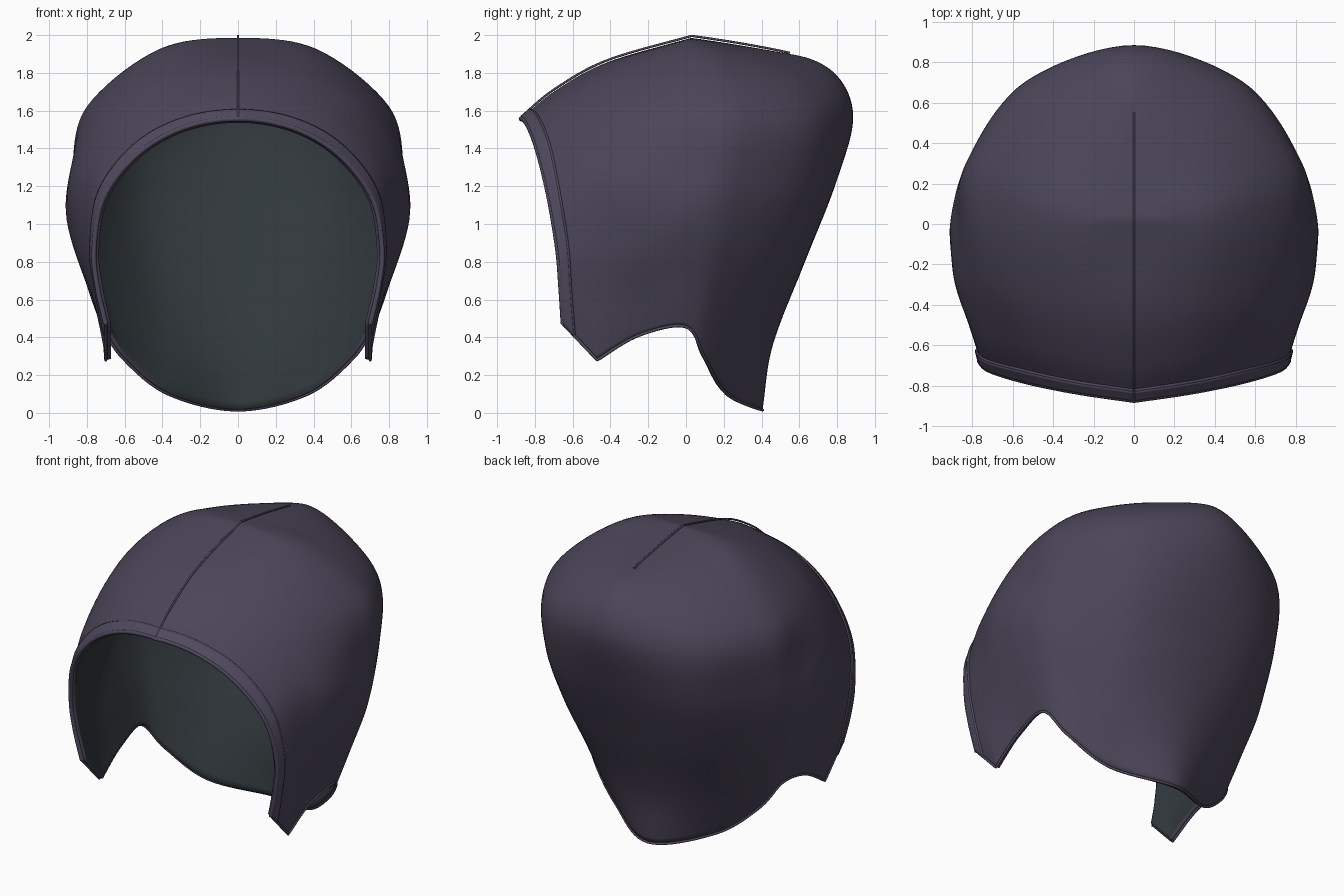
import bpy
from mathutils import Vector as V

if "Cube" in bpy.data.objects:
    bpy.data.objects.remove(bpy.data.objects["Cube"])

# Half-hood control sections, face opening to back centre line, each from hem to crown
S = [
    [(.70, -.65, .47), (.745, -.663, .67), (.762, -.68, .87), (.71, -.725, 1.14), (.53, -.78, 1.37), (.285, -.83, 1.51), (0, -.872, 1.557)],
    [(.70, -.47, .28), (.755, -.485, .58), (.81, -.50, .90), (.78, -.545, 1.25), (.59, -.585, 1.52), (.32, -.65, 1.66), (0, -.70, 1.70)],
    [(.71, -.25, .41), (.775, -.255, .62), (.865, -.26, .91), (.88, -.275, 1.25), (.705, -.31, 1.60), (.385, -.37, 1.805), (0, -.42, 1.855)],
    [(.72, .00, .455), (.795, .00, .67), (.905, .00, 1.03), (.88, .01, 1.30), (.785, .03, 1.63), (.41, .01, 1.925), (0, .03, 1.985)],
    [(.61, .10, .29), (.705, .165, .60), (.80, .23, .92), (.838, .275, 1.25), (.775, .32, 1.60), (.43, .28, 1.875), (0, .25, 1.952)],
    [(.37, .215, .10), (.41, .37, .45), (.47, .54, .82), (.525, .67, 1.20), (.52, .70, 1.56), (.315, .59, 1.81), (0, .43, 1.92)],
    [(0, .405, .015), (0, .46, .36), (0, .63, .80), (0, .795, 1.22), (0, .885, 1.57), (0, .785, 1.80), (0, .55, 1.895)],
]
NU, NV = len(S) - 1, len(S[0]) - 1


def spline(pts, t, end, corner=None):
    """Catmull-Rom through pts; end is the ghost point, corner an index kept sharp."""
    p = [pts[0] * 2 - pts[1]] + pts + [end]
    i = min(int(t), len(pts) - 2)
    f = t - i
    a, b, c, d = p[i:i + 4]
    m, n = (c - a) * .5, (d - b) * .5
    if i == corner:
        m = (c - b) * .7
    if i + 1 == corner:
        n = (c - b) * .7
    return (b * (2*f**3 - 3*f*f + 1) + m * (f**3 - 2*f*f + f)
            + c * (3*f*f - 2*f**3) + n * (f**3 - f*f))


def surf(u, v):
    col = []
    for j in range(NV + 1):
        row = [V(s[j]) for s in S]
        g = row[-2].copy()
        g.x = -g.x
        if j == NV:
            g = row[-1] * 2 - row[-2]
        col.append(spline(row, u, g, {0: 1, NV: 3}.get(j)))
    a, b = col[-1], col[-2]
    p = spline(col, v, V((-b.x, 2*a.y - b.y, b.z)))
    if u >= NU or v >= NV:
        p.x = 0
    return p


def material(name, c):
    m = bpy.data.materials.new(name)
    m.diffuse_color = (*c, 1)
    m.use_nodes = True
    m.node_tree.nodes["Principled BSDF"].inputs["Base Color"].default_value = m.diffuse_color
    return m


cloth = material("cloth", (.07, .06, .098))
lining = material("lining", (.03, .039, .044))
trim = material("trim", (.08, .068, .112))


def shell(name, u1, nu, nv, thick, offset, mats):
    verts = [surf(u1 * i / nu, NV * j / nv) for i in range(nu + 1) for j in range(nv + 1)]
    w = nv + 1
    faces = [(i*w + j, (i+1)*w + j, (i+1)*w + j + 1, i*w + j + 1)
             for i in range(nu) for j in range(nv)]
    me = bpy.data.meshes.new(name)
    me.from_pydata(verts, [], faces)
    for m in mats:
        me.materials.append(m)
    ob = bpy.data.objects.new(name, me)
    bpy.context.collection.objects.link(ob)
    mi = ob.modifiers.new("mirror", 'MIRROR')
    mi.merge_threshold = .0005
    so = ob.modifiers.new("thickness", 'SOLIDIFY')
    so.thickness, so.offset = thick, offset
    so.material_offset = len(mats) - 1
    bpy.ops.object.select_all(action='DESELECT')
    ob.select_set(True)
    bpy.context.view_layer.objects.active = ob
    bpy.ops.object.shade_smooth_by_angle(angle=.8)
    return ob


def tube(name, pts, r):
    cu = bpy.data.curves.new(name, 'CURVE')
    cu.dimensions = '3D'
    cu.bevel_depth, cu.bevel_resolution, cu.use_fill_caps = r, 2, True
    sp = cu.splines.new('POLY')
    sp.points.add(len(pts) - 1)
    for q, p in zip(sp.points, pts):
        q.co = (*p, 1)
    cu.materials.append(trim)
    bpy.context.collection.objects.link(bpy.data.objects.new(name, cu))


def both_sides(pts):
    return pts + [V((-p.x, p.y, p.z)) for p in reversed(pts[:-1])]


# Lined hood and the raised band around the face opening
shell("hood", NU, 60, 54, .028, -1, [cloth, lining])
shell("face_band", .3, 5, 54, .012, 1, [trim])

# Rolled edges
tube("face_edge", both_sides([surf(0, NV * i / 48) for i in range(49)]), .014)
tube("band_stitch", both_sides([surf(.3, NV * i / 48) for i in range(49)]), .009)
tube("bottom_hem", both_sides([surf(NU * i / 60, 0) for i in range(61)]), .008)

# Centre seam standing slightly proud over the crown
tube("crown_seam", [surf(NU * i / 40, NV) + V((0, 0, .011)) for i in range(41)], .006)
